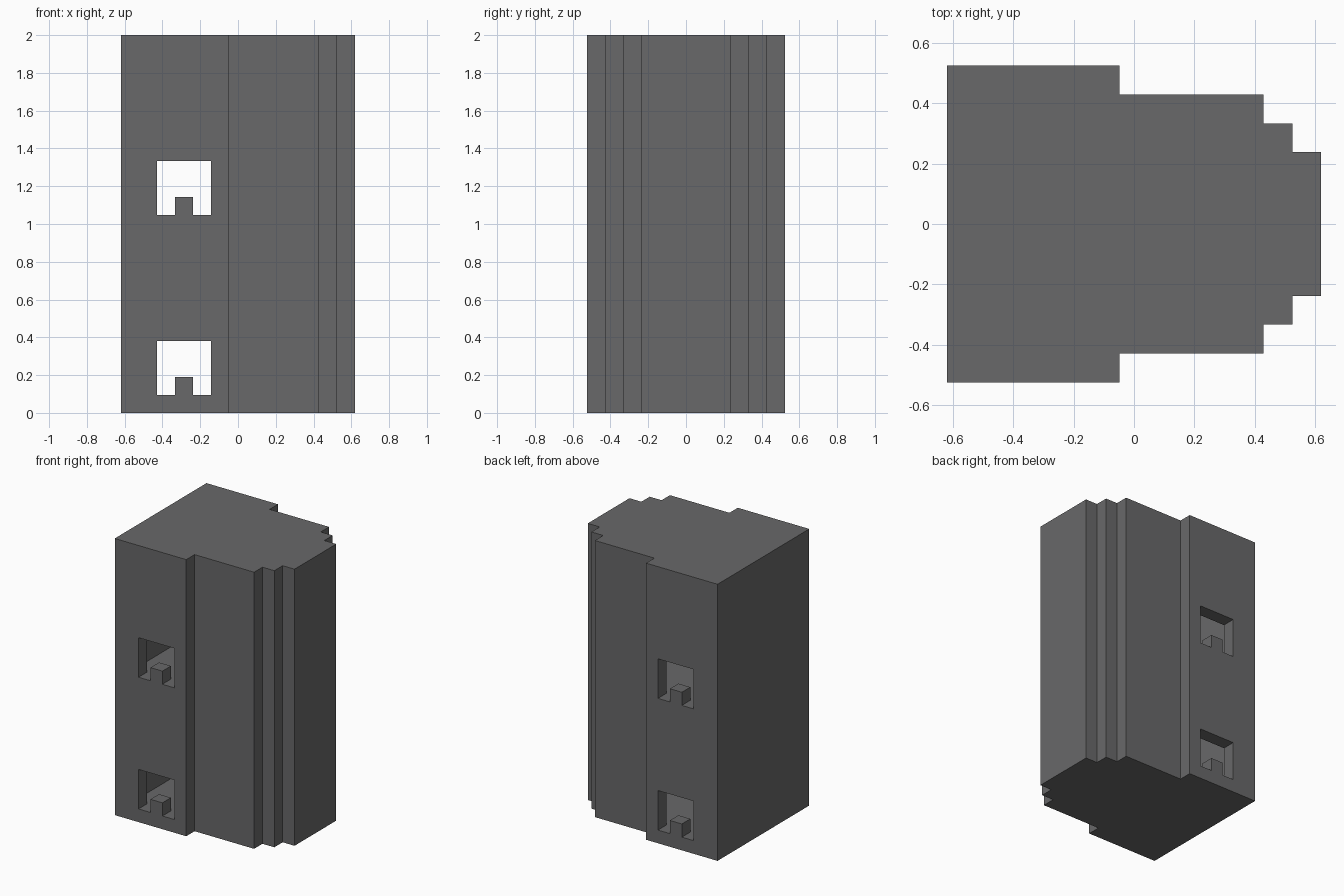
import bpy
import bmesh
from mathutils import Vector

cube = bpy.data.objects.get("Cube")
if cube:
    bpy.data.objects.remove(cube, do_unlink=True)

U = 2 / 21                      # one building block
ORIGIN = Vector((-6.5, 0, 0))   # centres the tower on x

grey = bpy.data.materials.new("stone grey")
grey.use_nodes = True
colour = (0.14, 0.14, 0.142, 1)
grey.diffuse_color = colour
grey.node_tree.nodes["Principled BSDF"].inputs["Base Color"].default_value = colour


def prism(name, points, direction):
    """Extrude a closed outline, given in blocks, along a direction."""
    bm = bmesh.new()
    face = bm.faces.new([bm.verts.new((Vector(p) + ORIGIN) * U) for p in points])
    result = bmesh.ops.extrude_face_region(bm, geom=[face])
    moved = [g for g in result["geom"] if isinstance(g, bmesh.types.BMVert)]
    bmesh.ops.translate(bm, verts=moved, vec=Vector(direction) * U)
    bmesh.ops.recalc_face_normals(bm, faces=bm.faces)
    mesh = bpy.data.meshes.new(name)
    bm.to_mesh(mesh)
    bm.free()
    mesh.materials.append(grey)
    obj = bpy.data.objects.new(name, mesh)
    bpy.context.collection.objects.link(obj)
    return obj


def stepped_plan(start, steps, z):
    """Mirrored floor plan from (end x, half width) steps."""
    side, x = [], start
    for end, half in steps:
        side += [(x, half, z), (end, half, z)]
        x = end
    return side + [(px, -py, pz) for px, py, pz in reversed(side)]


def cut(target, cutter):
    mod = target.modifiers.new(cutter.name, 'BOOLEAN')
    mod.operation = 'DIFFERENCE'
    mod.solver = 'EXACT'
    mod.object = cutter
    cutter.hide_render = True
    cutter.hide_set(True)


# Stepped tower body
outer = [(6, 5.5), (11, 4.5), (12, 3.5), (13, 2.5)]
tower = prism("tower", stepped_plan(0, outer, 0), (0, 0, 21))

# Two hollow storeys, each with a front and back window and a sill block
inner = [(5.98, 4.48), (10.98, 3.48), (12, 2.48)]
for name, z in (("lower", 1), ("upper", 11)):
    cut(tower, prism(name + "_room_cutter", stepped_plan(1, inner, z), (0, 0, 9)))
    notch = [(2, 0), (3, 0), (3, 1), (4, 1), (4, 0), (5, 0), (5, 3), (2, 3)]
    outline = [(x, -6, z + h) for x, h in notch]
    cut(tower, prism(name + "_window_cutter", outline, (0, 12, 0)))

# Bake the cuts and drop the cutters
bpy.context.view_layer.update()
baked = bpy.data.meshes.new_from_object(
    tower.evaluated_get(bpy.context.evaluated_depsgraph_get()))
cutters = [m.object for m in tower.modifiers]
tower.modifiers.clear()
tower.data = baked
for cutter in cutters:
    bpy.data.objects.remove(cutter, do_unlink=True)
